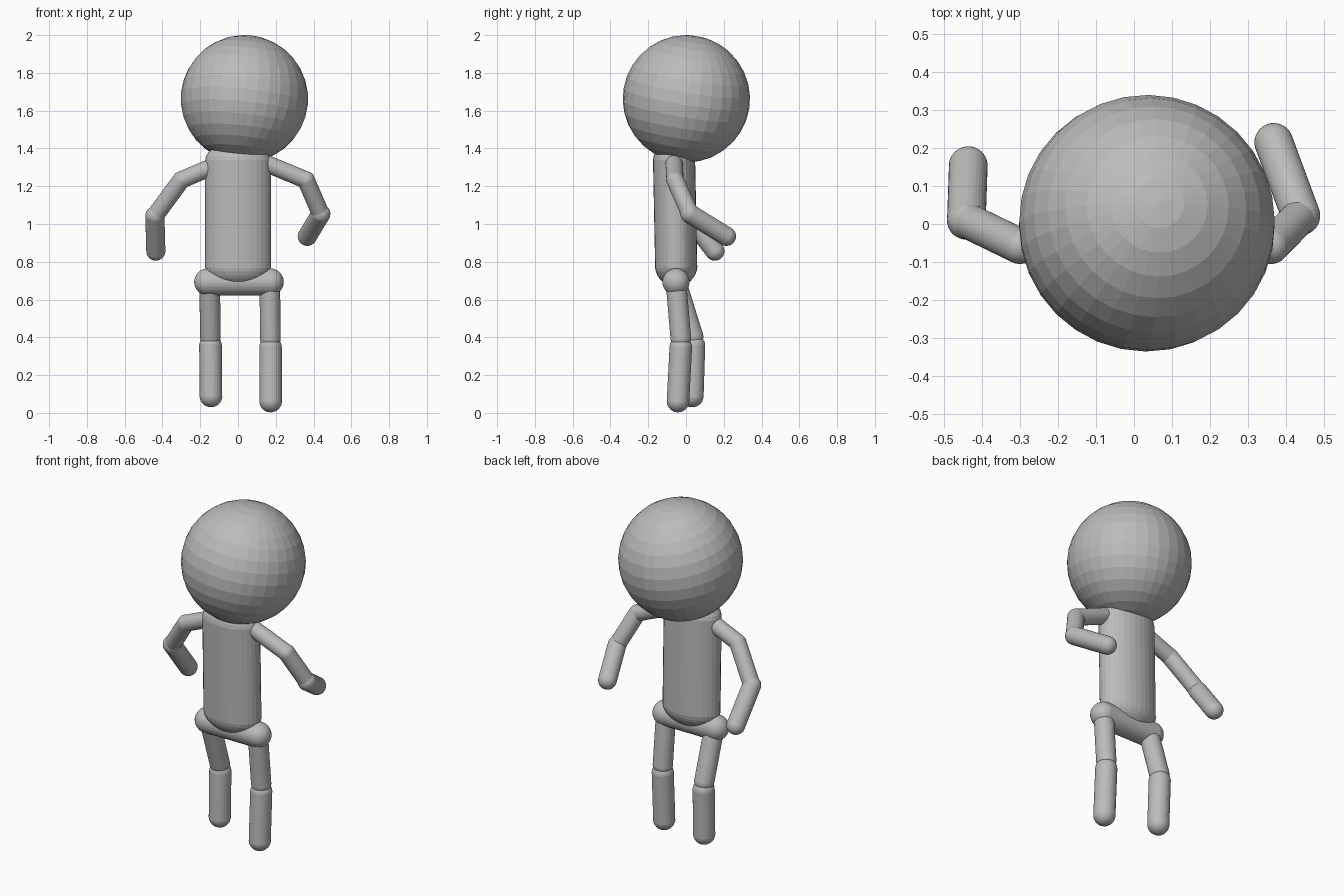
import bpy
import bmesh
from mathutils import Vector, Matrix

cube = bpy.data.objects.get("Cube")
if cube:
    bpy.data.objects.remove(cube, do_unlink=True)

GREY = (0.5, 0.5, 0.5, 1.0)
grey = bpy.data.materials.new("plain grey")
grey.use_nodes = True
grey.diffuse_color = GREY
grey.node_tree.nodes["Principled BSDF"].inputs["Base Color"].default_value = GREY


def finish(name, bm):
    """Turn a bmesh into a flat-shaded grey object."""
    mesh = bpy.data.meshes.new(name)
    bm.to_mesh(mesh)
    bm.free()
    mesh.materials.append(grey)
    obj = bpy.data.objects.new(name, mesh)
    bpy.context.collection.objects.link(obj)
    return obj


def capsule(name, start, end, radius, widen=1.0):
    """Round-ended rod between two cap centres, optionally wider in x."""
    start, end = Vector(start), Vector(end)
    axis = end - start
    bm = bmesh.new()
    # An odd ring count leaves the equator free to stretch into a tube
    bmesh.ops.create_uvsphere(bm, u_segments=32, v_segments=17, radius=radius)
    for v in bm.verts:
        v.co.x *= widen
        if v.co.z > 0:
            v.co.z += axis.length
    turn = Vector((0, 0, 1)).rotation_difference(axis).to_matrix().to_4x4()
    bm.transform(Matrix.Translation(start) @ turn)
    return finish(name, bm)


def limb(side, joints, parts):
    """Chain of capsules; each part is (name, radius, gap at its start)."""
    points = [Vector(p) for p in joints]
    for (name, radius, gap), a, b in zip(parts, points, points[1:]):
        step = (b - a).normalized() * gap
        capsule(f"{side}_{name}", a + step, b - step * 0.5, radius)


# Head, tipped slightly towards the back left
head = bmesh.new()
bmesh.ops.create_uvsphere(head, u_segments=32, v_segments=16, radius=0.337)
tilt = Vector((0, 0, 1)).rotation_difference(Vector((0.1, 0.16, 0.98)))
head.transform(Matrix.Translation((0.034, 0.002, 1.663)) @ tilt.to_matrix().to_4x4())
finish("head", head)

# Trunk
capsule("torso", (0, -0.052, 0.78), (0, -0.063, 1.33), 0.112, widen=1.56)
capsule("pelvis", (-0.16, -0.053, 0.693), (0.17, -0.053, 0.693), 0.072)

# Arms
arm = [("shoulder", 0.046, 0), ("upper_arm", 0.047, 0), ("forearm", 0.051, 0)]
limb("right", [(-0.12, -0.063, 1.31), (-0.3, -0.058, 1.233),
               (-0.44, 0.01, 1.043), (-0.435, 0.153, 0.857)], arm)
limb("left", [(0.15, -0.063, 1.32), (0.36, -0.058, 1.233),
              (0.438, 0.022, 1.053), (0.367, 0.214, 0.935)], arm)

# Legs
leg = [("thigh", 0.055, 0.04), ("shin", 0.06, 0.03)]
limb("right", [(-0.15, -0.053, 0.693), (-0.146, 0.043, 0.385),
               (-0.143, 0.033, 0.075)], leg)
limb("left", [(0.168, -0.053, 0.693), (0.172, -0.026, 0.375),
              (0.173, -0.043, 0.048)], leg)
